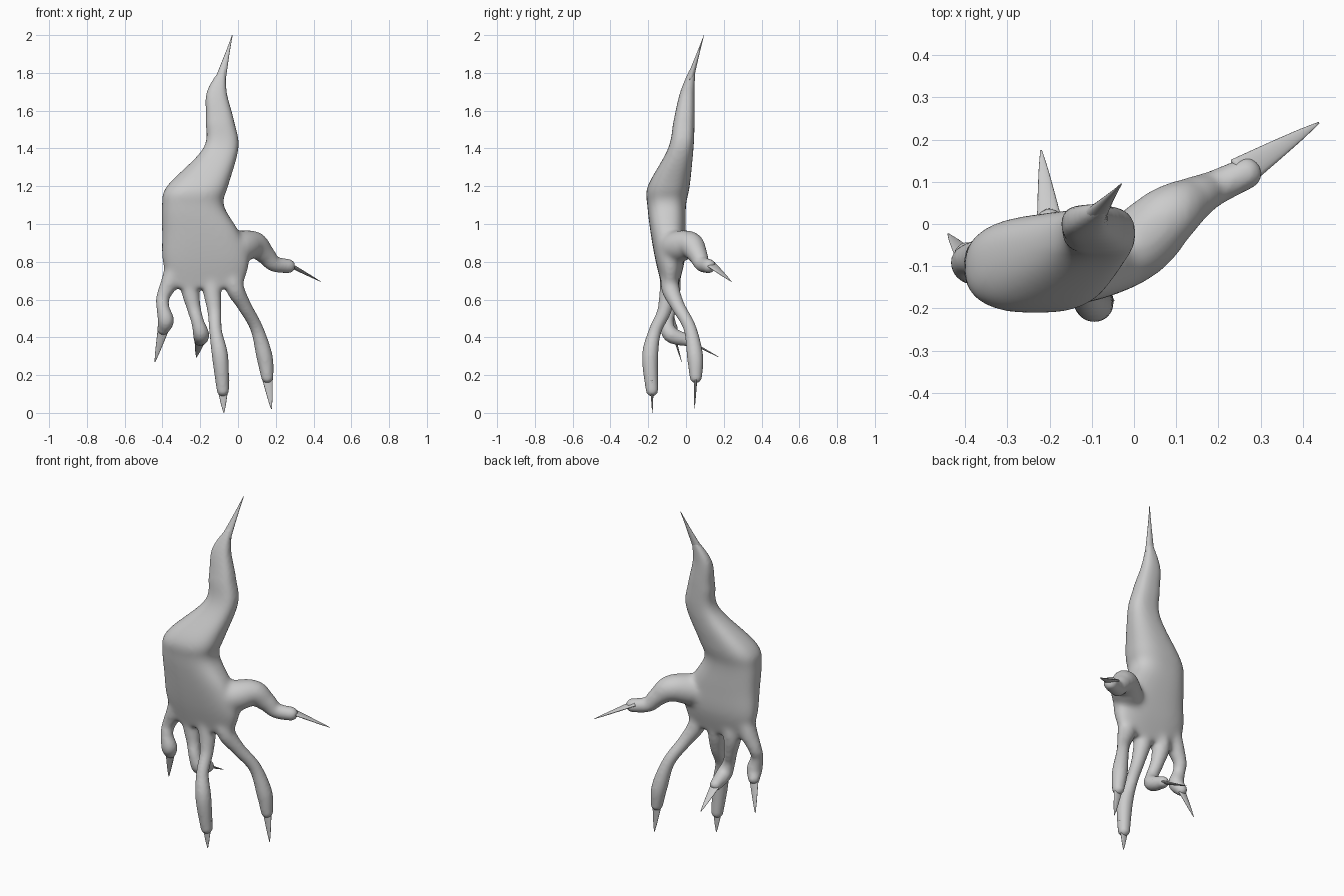
import bpy, bmesh
from math import cos, sin, pi
from mathutils import Vector

if "Cube" in bpy.data.objects:
    bpy.data.objects.remove(bpy.data.objects["Cube"])


def spline(keys, steps):
    """Catmull-Rom interpolation through tuples of numbers."""
    out, n = [], len(keys)
    for i in range(n - 1):
        a, b, c, d = (keys[max(i - 1, 0)], keys[i], keys[i + 1], keys[min(i + 2, n - 1)])
        for s in range(steps):
            t = s / steps
            out.append([0.5 * (2 * q + (r - p) * t + (2 * p - 5 * q + 4 * r - w) * t * t
                               + (3 * q - p - 3 * r + w) * t ** 3)
                        for p, q, r, w in zip(a, b, c, d)])
    out.append(list(keys[-1]))
    return out


def loft(bm, keys, hint, upright=False, power=2.0, sides=24, steps=6):
    """Skin rounded sections (x, y, z, half width, half depth) along a path."""
    rows = spline(keys, steps)
    pts = [Vector(r[:3]) for r in rows]
    rings = []
    for i, r in enumerate(rows):
        t = (pts[min(i + 1, len(pts) - 1)] - pts[max(i - 1, 0)]).normalized()
        if upright:
            t = Vector((0, 0, -1))
        u = (hint - t * hint.dot(t)).normalized()
        v = t.cross(u)
        ring = []
        for k in range(sides):
            a = 2 * pi * k / sides
            c, s = [abs(f) ** (2 / power) * (1 if f > 0 else -1) for f in (cos(a), sin(a))]
            ring.append(bm.verts.new(pts[i] + u * c * max(r[3], .001) + v * s * max(r[4], .001)))
        rings.append(ring)
    for a, b in zip(rings, rings[1:]):
        for k in range(sides):
            j = (k + 1) % sides
            bm.faces.new((a[k], a[j], b[j], b[k]))
    bm.faces.new(rings[0][::-1])
    bm.faces.new(rings[-1])


def finger(bm, path, radii, hint):
    """Round tube with a domed tip."""
    loft(bm, [tuple(p) + (r, r) for p, r in zip(path, radii)], hint)
    d, r = (path[-1] - path[-2]).normalized(), radii[-1]
    angles = [i * pi / 10 for i in range(5)]
    loft(bm, [tuple(path[-1] + d * r * sin(a)) + (r * cos(a),) * 2 for a in angles], hint, steps=2)


def claw(name, base, tip, width, hint, flat=.28, taper=.85):
    """Flattened, tapering point."""
    bm = bmesh.new()
    keys = []
    for i in range(6):
        t = i / 5
        w = width * (1 - t) ** taper
        keys.append(tuple(base.lerp(tip, t)) + (w + .002, w * flat + .001))
    loft(bm, keys, hint, sides=16, steps=3)
    return finish(bm, name)


def finish(bm, name):
    bmesh.ops.recalc_face_normals(bm, faces=bm.faces)
    me = bpy.data.meshes.new(name)
    bm.to_mesh(me)
    bm.free()
    me.shade_smooth()
    ob = bpy.data.objects.new(name, me)
    bpy.context.collection.objects.link(ob)
    return ob


ACROSS, OUT = Vector((1, 0, 0)), Vector((-.5, .85, 0))

# palm and forearm: height, left, right, front, back
sections = [
    (1.83, -.088, -.062, .024, .05), (1.7, -.165, -.06, -.03, .045), (1.55, -.17, -.022, -.065, .045),
    (1.4, -.185, .003, -.095, .04), (1.2, -.377, -.052, -.203, .02), (1.1, -.403, -.075, -.205, 0),
    (.95, -.403, .01, -.187, -.002), (.8, -.4, .058, -.16, -.008), (.66, -.35, .02, -.125, -.045)]
body = bmesh.new()
loft(body, [((l + r) / 2, (f + b) / 2, z, (r - l) / 2, (b - f) / 2) for z, l, r, f, b in sections],
     ACROSS, upright=True, power=2.6, sides=40, steps=8)

# finger paths from root to end, last point is the claw tip
index = [(-.02, -.085, .67), (.032, -.045, .57), (.098, .02, .45), (.14, .048, .3),
         (.155, .052, .19), (.177, .045, .02)]
middle = [(-.14, -.09, .67), (-.125, -.115, .54), (-.118, -.165, .43), (-.095, -.19, .3),
          (-.08, -.18, .12), (-.075, -.178, 0)]
ring = [(-.255, -.075, .67), (-.235, -.085, .56), (-.213, -.1, .48), (-.195, -.08, .415),
        (-.2, .005, .385), (-.22, .175, .295)]
little = [(-.355, -.08, .71), (-.395, -.085, .62), (-.398, -.1, .56), (-.382, -.1, .49),
          (-.395, -.075, .445), (-.44, -.023, .27)]
radii = [.04, .05, .037, .034, .043, .033]
for name, pts in dict(index=index, middle=middle, ring=ring, little=little).items():
    path = [Vector(p) for p in pts]
    root = path[0] + Vector((.1 * (-.2 - path[0].x), 0, .1))
    finger(body, [root] + path[:-1], radii, ACROSS)
    back = (path[-2] - path[-1]).normalized() * .05
    claw(name + "_finger_claw", path[-2] + back, path[-1], .034, ACROSS)

# thumb
thumb = [Vector(p) for p in [(-.13, -.09, .87), (-.01, -.06, .875), (.08, .02, .89), (.142, .06, .84),
                             (.19, .085, .79), (.265, .12, .777)]]
finger(body, thumb, [.05, .085, .074, .053, .042, .038], OUT)
claw("thumb_claw", Vector((.25, .12, .795)), Vector((.438, .24, .695)), .036, OUT)

# fuse palm, forearm and fingers into one skin
rough = finish(body, "rough")
m = rough.modifiers.new("fuse", 'REMESH')
m.mode = 'VOXEL'
m.voxel_size = .009
skin = bpy.data.meshes.new_from_object(rough.evaluated_get(bpy.context.evaluated_depsgraph_get()))
bpy.data.objects.remove(rough)
skin.shade_smooth()
hand = bpy.data.objects.new("hand_and_forearm", skin)
bpy.context.collection.objects.link(hand)

# light smoothing everywhere, strong smoothing on the palm and webs
group = hand.vertex_groups.new(name="palm")
for v in skin.vertices:
    weight = min((v.co.z - .6) / .1, (1.45 - v.co.z) / .1, (.13 - v.co.x) / .06, 1)
    if weight > 0:
        group.add([v.index], weight, 'REPLACE')
for amount, mask in ((5, ""), (40, "palm")):
    s = hand.modifiers.new("soften", 'SMOOTH')
    s.factor = .5
    s.iterations = amount
    s.vertex_group = mask

# pointed end of the forearm
claw("forearm_point", Vector((-.092, .022, 1.77)), Vector((-.03, .095, 2)), .026, ACROSS, .7, 1.2)
